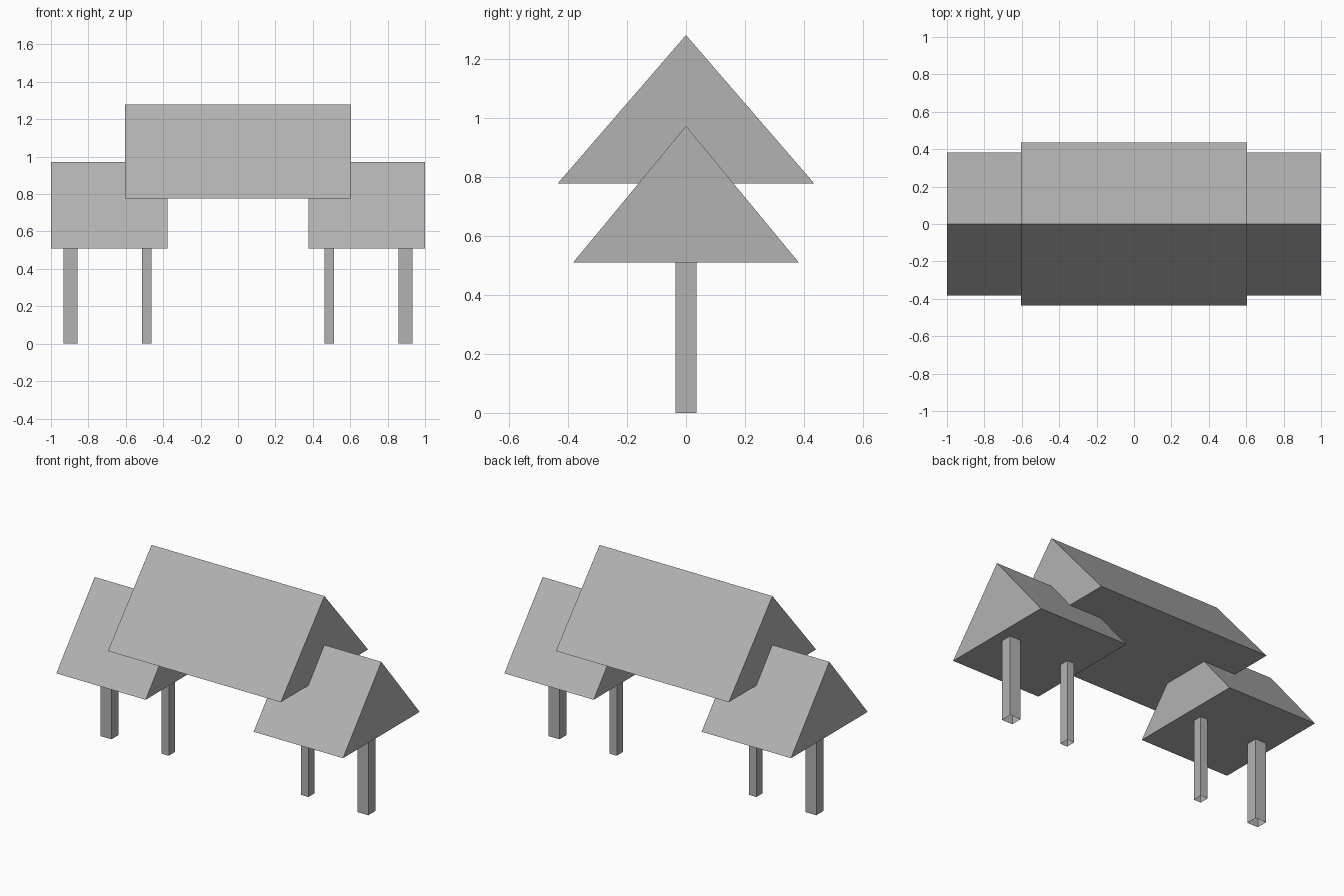
import bpy

cube = bpy.data.objects.get("Cube")
if cube:
    bpy.data.objects.remove(cube, do_unlink=True)

# Single plain grey
GREY = (0.45, 0.45, 0.45, 1.0)
grey = bpy.data.materials.new("plain_grey")
grey.use_nodes = True
grey.diffuse_color = GREY
grey.node_tree.nodes["Principled BSDF"].inputs["Base Color"].default_value = GREY


def extrude_profile(name, profile, place, start, end, capped=True):
    """Sweep a closed profile from start to end; place maps (u, v, w) to xyz."""
    n = len(profile)
    verts = [place(u, v, w) for w in (start, end) for u, v in profile]
    faces = [(i, (i + 1) % n, (i + 1) % n + n, i + n) for i in range(n)]
    if capped:
        faces += [tuple(reversed(range(n))), tuple(range(n, 2 * n))]
    mesh = bpy.data.meshes.new(name)
    mesh.from_pydata(verts, [], faces)
    mesh.materials.append(grey)
    obj = bpy.data.objects.new(name, mesh)
    bpy.context.collection.objects.link(obj)
    return obj


def gable(name, x0, x1, half_depth, base, ridge):
    """Triangular prism with its ridge along x."""
    profile = [(-half_depth, base), (half_depth, base), (0, ridge)]
    return extrude_profile(name, profile, lambda u, v, w: (w, u, v), x0, x1)


def post(name, x, half_x, half_y, top):
    """Square tube, open at its ends."""
    profile = [(x - half_x, -half_y), (x + half_x, -half_y),
               (x + half_x, half_y), (x - half_x, half_y)]
    return extrude_profile(name, profile, lambda u, v, w: (u, v, w), 0, top, False)


# Large central roof
gable("main_roof", -0.603, 0.603, 0.435, 0.777, 1.28)

# Lower side roofs, each on two posts
for side, s in (("left", 1), ("right", -1)):
    x0, x1 = sorted((s * 0.377, s * 1.0))
    gable(side + "_roof", x0, x1, 0.382, 0.51, 0.972)
    post(side + "_outer_post", s * 0.896, 0.038, 0.036, 0.51)
    post(side + "_inner_post", s * 0.487, 0.025, 0.03, 0.51)
